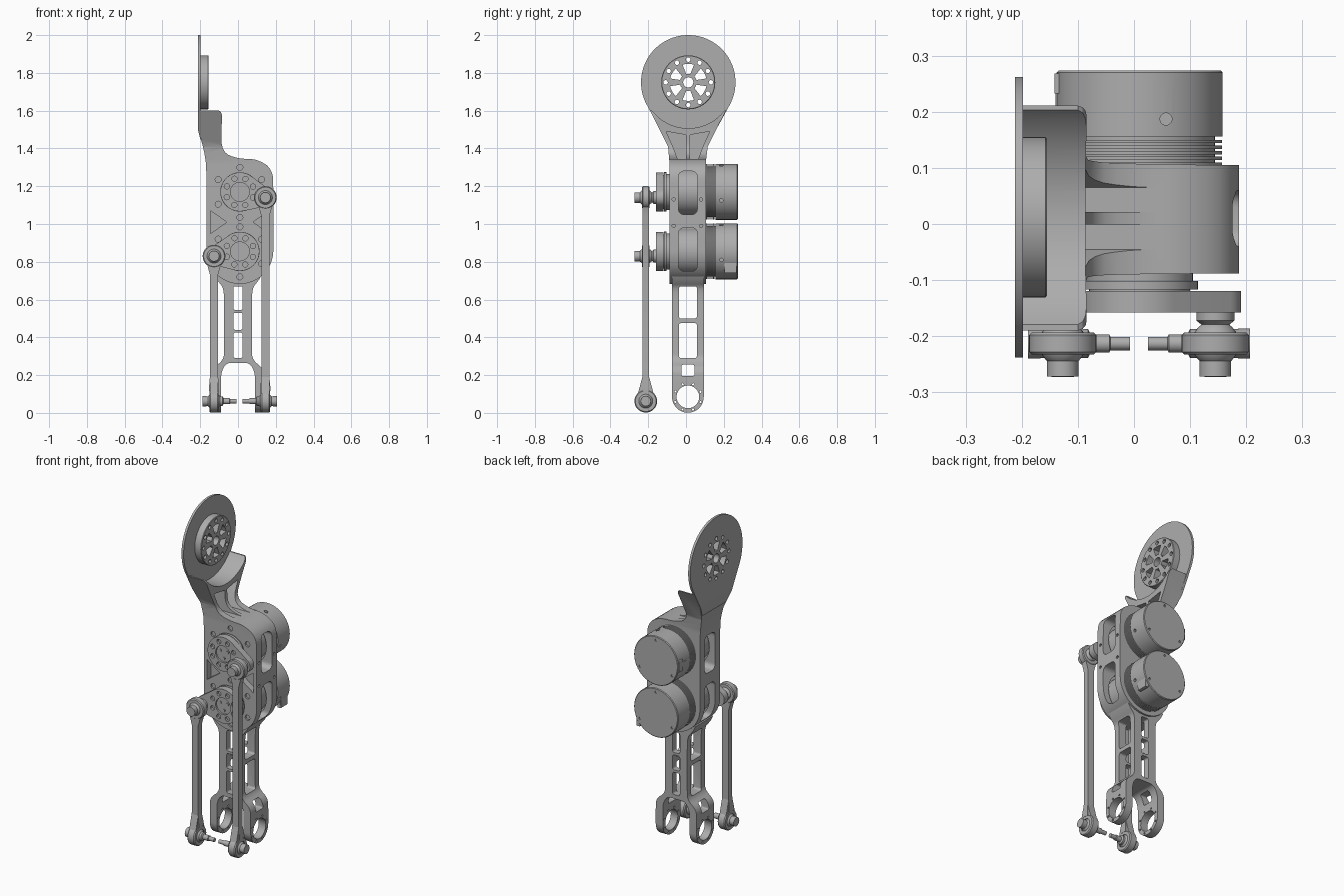
import bpy, bmesh
from math import sin, cos, pi, radians

if "Cube" in bpy.data.objects:
    bpy.data.objects.remove(bpy.data.objects["Cube"], do_unlink=True)

grey = bpy.data.materials.new("machined_grey")
grey.use_nodes = True
grey.diffuse_color = (0.42, 0.42, 0.42, 1)
bsdf = next(n for n in grey.node_tree.nodes if n.type == 'BSDF_PRINCIPLED')
bsdf.inputs["Base Color"].default_value = grey.diffuse_color


# ---- helpers ----
def place(axis, a, b, t):
    return {'x': (t, a, b), 'y': (a, t, b), 'z': (a, b, t)}[axis]


def finish(name, bm):
    bmesh.ops.recalc_face_normals(bm, faces=bm.faces[:])
    mesh = bpy.data.meshes.new(name)
    bm.to_mesh(mesh)
    bm.free()
    mesh.materials.append(grey)
    ob = bpy.data.objects.new(name, mesh)
    bpy.context.scene.collection.objects.link(ob)
    return ob


def prism(name, outlines, axis, lo, hi):
    """Extrude one or more closed outlines along an axis."""
    bm = bmesh.new()
    for pts in outlines:
        a = [bm.verts.new(place(axis, u, v, lo)) for u, v in pts]
        b = [bm.verts.new(place(axis, u, v, hi)) for u, v in pts]
        bm.faces.new(a)
        bm.faces.new(b[::-1])
        for i in range(len(a)):
            j = (i + 1) % len(a)
            bm.faces.new((a[i], a[j], b[j], b[i]))
    return finish(name, bm)


def lathe(name, axis, centre, profile, n=48, ring=False):
    """Turn (radius, position) pairs about an axis; ring closes the profile."""
    bm = bmesh.new()
    loops = [[bm.verts.new(place(axis, centre[0] + r * cos(2 * pi * i / n),
                                 centre[1] + r * sin(2 * pi * i / n), t))
              for i in range(n)] for r, t in profile]
    pairs = list(zip(loops, loops[1:]))
    if ring:
        pairs.append((loops[-1], loops[0]))
    else:
        bm.faces.new(loops[0])
        bm.faces.new(loops[-1])
    for a, b in pairs:
        for i in range(n):
            j = (i + 1) % n
            bm.faces.new((a[i], a[j], b[j], b[i]))
    return finish(name, bm)


def arc(c, r, a0=0, a1=360, n=32):
    full = a1 - a0 == 360
    steps = n if full else n + 1
    angles = [radians(a0 + (a1 - a0) * i / n) for i in range(steps)]
    return [(c[0] + r * cos(a), c[1] + r * sin(a)) for a in angles]


def holes(c, ring_r, r, count, start=0, n=12):
    return [arc(p, r, n=n) for p in arc(c, ring_r, start, start + 360, count)]


def slot(u0, u1, v0, v1, r):
    out = []
    for u, v, a in ((u1 - r, v1 - r, 0), (u0 + r, v1 - r, 90),
                    (u0 + r, v0 + r, 180), (u1 - r, v0 + r, 270)):
        out += arc((u, v), r, a, a + 90, 6)
    return out


def soften(pts, rounds=2):
    for _ in range(rounds):
        out = [pts[0]]
        for (a, b), (c, d) in zip(pts, pts[1:]):
            out += [(a * .75 + c * .25, b * .75 + d * .25), (a * .25 + c * .75, b * .25 + d * .75)]
        pts = out + [pts[-1]]
    return pts


def carve(ob, cutters, operation='DIFFERENCE'):
    for c in cutters:
        c.hide_render = True
        m = ob.modifiers.new("carve", 'BOOLEAN')
        m.object, m.operation, m.solver = c, operation, 'EXACT'
    deps = bpy.context.evaluated_depsgraph_get()
    mesh = bpy.data.meshes.new_from_object(ob.evaluated_get(deps))
    ob.modifiers.clear()
    ob.data = mesh
    for c in cutters:
        bpy.data.objects.remove(c, do_unlink=True)


UP, LOW = (0.01, 1.17), (0.01, 0.855)
DISC = (0.012, 1.75)
MID = 0.01
ROD_Y = -0.213

# ---- motor housing with flared neck ----
saddle = soften([(0.187, 1.17), (0.185, 1.29), (0.1, 1.345), (0.0, 1.345), (-0.085, 1.38),
                 (-0.088, 1.5), (-0.082, 1.6), (-0.13, 1.6)])
back_edge = soften([(-0.21, 1.6), (-0.21, 1.5), (-0.17, 1.35), (-0.167, 1.24)])
front_outline = arc((0.01, 0.86), 0.177, 180, 360) + saddle + back_edge
side_outline = [(-0.088, 0.6), (0.105, 0.6), (0.105, 1.33), (0.115, 1.41),
                (0.216, 1.61), (-0.195, 1.61), (-0.095, 1.41), (-0.088, 1.33)]
housing = prism("motor_housing", [front_outline], 'y', -0.4, 0.4)
carve(housing, [prism("side_shape", [side_outline], 'x', -0.5, 0.5)], 'INTERSECT')
bolts = [arc((MID + x, z), 0.016, n=12) for x, z in
         ((0, 1.3), (0, 1.035), (0, 0.985), (0, 0.72))]
bolts += [arc((MID + s * 0.115, z), 0.016, n=12) for s in (-1, 1)
          for z in (1.235, 1.105, 0.92, 0.79)]
webs = [[(MID + s * 0.155, 1.07), (MID + s * 0.155, 0.95), (MID + s * 0.07, 1.01)] for s in (-1, 1)]
pockets = [[(MID + s * 0.011, 1.345), (MID + s * 0.055, 1.345), (MID + s * 0.075, 1.4),
            (MID + s * 0.115, 1.49), (MID + s * 0.011, 1.472)] for s in (-1, 1)]
carve(housing, [
    lathe("disc_seat", 'x', DISC, [(0.243, -0.198), (0.243, 0.1)], 96),
    prism("bores", [arc(c, 0.138, n=48) for c in (UP, LOW)], 'y', -0.07, 0.3),
    prism("side_slots", [slot(-0.04, 0.06, z - 0.115, z + 0.115, 0.03) for z in (1.165, 0.865)],
          'x', -0.4, 0.4),
    prism("neck_pockets", pockets, 'x', -0.165, 0.05),
    prism("bolt_holes", bolts, 'y', -0.2, -0.078),
    prism("web_pockets", webs, 'y', -0.2, -0.05),
    prism("edge_holes", [arc((y, z), 0.009, n=10) for y in (-0.065, 0.08) for z in (1.13, 0.99)],
          'x', 0.17, 0.4)])

# ---- hip disc and its hub ----
petals = []
for k in range(6):
    a = 30 + 60 * k
    petals.append(arc(DISC, 0.098, a - 18, a + 18, 6) + arc(DISC, 0.045, a + 14, a - 14, 3))
hub_holes = holes(DISC, 0.12, 0.012, 12) + [arc(DISC, 0.027, n=24)] + petals
plate = prism("hip_disc", [arc(DISC, 0.25, -29, 209, 72) + [(-0.081, 1.4), (0.105, 1.4)]],
              'x', -0.212, -0.198)
carve(plate, [prism("disc_holes", hub_holes, 'x', -0.3, 0)])
# trim the lower tab so it follows the curved neck
carve(plate, [prism("tab_trim", [[(-0.3, 1.3), (-0.3, 1.5), (-0.212, 1.5), (-0.198, 1.44),
                                  (-0.19, 1.3)]], 'y', -0.4, 0.4)])
hub = lathe("hip_hub", 'x', DISC, [(0.143, -0.2), (0.143, -0.158), (0.14, -0.155)], 64)
carve(hub, [prism("hub_holes", hub_holes, 'x', -0.3, 0)])

# ---- motors ----
for label, c, side in (("upper", UP, -1), ("lower", LOW, 1)):
    lathe(label + "_motor_core", 'y', c, [(0.122, -0.072), (0.122, 0.11)], 48)
    fins = [(0.134, 0.095)]
    for k in range(5):
        y = 0.104 + k * 0.01
        fins += [(0.134, y), (0.147, y), (0.147, y + 0.006), (0.134, y + 0.006)]
    fins += [(0.134, 0.156), (0.148, 0.156), (0.148, 0.27), (0.144, 0.274)]
    can = lathe(label + "_motor_can", 'y', c, fins, 64)
    carve(can, [prism("rear_holes", holes(c, 0.125, 0.007, 3, 90, 10), 'y', 0.268, 0.3),
                prism("top_hole", [arc((0.057, 0.187), 0.011, n=12)], 'z', c[1] + 0.125, c[1] + 0.16),
                prism("side_hole", [arc((0.187, c[1] - 0.045), 0.009, n=12)], 'x', 0.13, 0.2)])
    x = c[0] + side * 0.14
    zc = c[1] - 0.08 * (side > 0)
    x -= 0.018 * (side > 0)
    prism(label + "_connector", [slot(x - 0.012, x + 0.012, zc - 0.035, zc + 0.035, 0.004)],
          'y', 0.205 if side > 0 else 0.233, 0.268)
    prism(label + "_connector_tab", [slot(x - 0.01, x + 0.01, zc - 0.015, zc + 0.015, 0.003)],
          'y', 0.2, 0.235)

# ---- cranks, ball joints and push rods ----
for label, c, pin in (("upper", UP, (0.145, 1.14)), ("lower", LOW, (-0.127, 0.83))):
    lathe(label + "_output_flange", 'y', c, [(0.095, -0.08), (0.095, -0.102), (0.104, -0.102),
                                             (0.104, -0.117), (0.09, -0.117), (0.09, -0.125)])
    s = 1 if pin[0] > 0 else -1
    tilt = -12 if s > 0 else 190
    crank = prism(label + "_crank", [arc(c, 0.103, tilt + 66, tilt + 294, 40)
                                     + arc(pin, 0.046, tilt - 66, tilt + 66, 16)], 'y', -0.158, -0.119)
    carve(crank, [prism("bolt_ring", holes(c, 0.075, 0.014, 8, 22), 'y', -0.2, -0.143),
                  prism("centre", [arc(c, 0.05)], 'y', -0.2, -0.148)])
    prism(label + "_crank_dowels", holes(c, 0.028, 0.009, 3, 30), 'y', -0.154, -0.145)
    lathe(label + "_joint_pin", 'y', pin, [(0.034, -0.15), (0.034, -0.172), (0.024, -0.18),
                                           (0.024, -0.24), (0.028, -0.242), (0.028, -0.272)], 32)
    ball = [(0.042 * cos(radians(a)), ROD_Y + 0.042 * sin(radians(a))) for a in range(-75, 76, 15)]
    lathe(label + "_joint_ball", 'y', pin, ball, 32)
    eye = [(0.037, -0.02), (0.055, -0.02), (0.06, -0.015), (0.06, 0.015), (0.055, 0.02), (0.037, 0.02)]
    lathe(label + "_rod_top_eye", 'y', pin, [(r, ROD_Y + t) for r, t in eye], 40, True)
    # push rod shaft: flared where it meets the eyes
    x = pin[0]
    half = [(0.036, pin[1] - 0.045), (0.021, pin[1] - 0.1), (0.021, 0.2), (0.026, 0.14), (0.026, 0.115)]
    prism(label + "_push_rod", [[(x + u, z) for u, z in half] + [(x - u, z) for u, z in half[::-1]]],
          'y', ROD_Y - 0.018, ROD_Y + 0.018)
    prism(label + "_rod_foot", [[(ROD_Y - 0.018, 0.19), (ROD_Y + 0.018, 0.19), (ROD_Y + 0.042, 0.1),
                                 (ROD_Y - 0.042, 0.1)]], 'x', x - 0.022, x + 0.022)
    # lower ball joint across x
    foot = (ROD_Y, 0.062)
    lathe(label + "_rod_foot_eye", 'x', foot, [(r, x + t * 1.25) for r, t in eye], 40, True)
    lathe(label + "_foot_ball", 'x', foot, [(r, t - ROD_Y + x) for r, t in ball], 32)
    lathe(label + "_foot_pin", 'x', foot, [(r, x + s * t) for r, t in (
        (0.012, -0.12), (0.012, -0.085), (0.016, -0.083), (0.016, -0.05), (0.026, -0.045),
        (0.026, 0.04), (0.027, 0.04), (0.027, 0.062))], 24)

# ---- lower leg with forked ankle ----
half = [(0.13, 0.74), (0.115, 0.71)] + soften([(0.1, 0.69), (0.076, 0.66), (0.074, 0.58)])
half += soften([(0.074, 0.34), (0.076, 0.28), (0.135, 0.235), (0.137, 0.17)]) + [(0.137, 0), (0.09, 0)]
half += soften([(0.09, 0.16), (0.088, 0.22), (0.06, 0.265), (0.012, 0.265)])
leg = prism("lower_leg", [half + [(-x, z) for x, z in half[::-1]]], 'y', -0.3, 0.3)
ankle = (MID, 0.085)
leg_side = arc(ankle, 0.084, 180, 360, 32) + [(MID + 0.084, 0.75), (MID - 0.084, 0.75)]
carve(leg, [prism("leg_side", [leg_side], 'x', -0.4, 0.4)], 'INTERSECT')
carve(leg, [
    prism("front_windows", [slot(-0.024, 0.024, a, b, 0.01) for a, b in
                            ((0.29, 0.425), (0.44, 0.53), (0.545, 0.67))], 'y', -0.4, 0.4),
    prism("side_windows", [slot(-0.038, 0.058, 0.5, 0.67, 0.012), slot(-0.038, 0.058, 0.29, 0.475, 0.012),
                           slot(-0.024, 0.044, 0.195, 0.255, 0.008)], 'x', -0.4, 0.4),
    prism("ankle_bore", [arc(ankle, 0.06, n=40)], 'x', -0.4, 0.4),
    prism("ankle_bolts", holes(ankle, 0.072, 0.006, 8, 22, 8), 'x', -0.4, 0.4)])

# ---- shading ----
bpy.ops.object.select_all(action='DESELECT')
for ob in bpy.context.scene.objects:
    if ob.type == 'MESH':
        ob.select_set(True)
        bpy.context.view_layer.objects.active = ob
bpy.ops.object.shade_smooth_by_angle(angle=radians(30))
